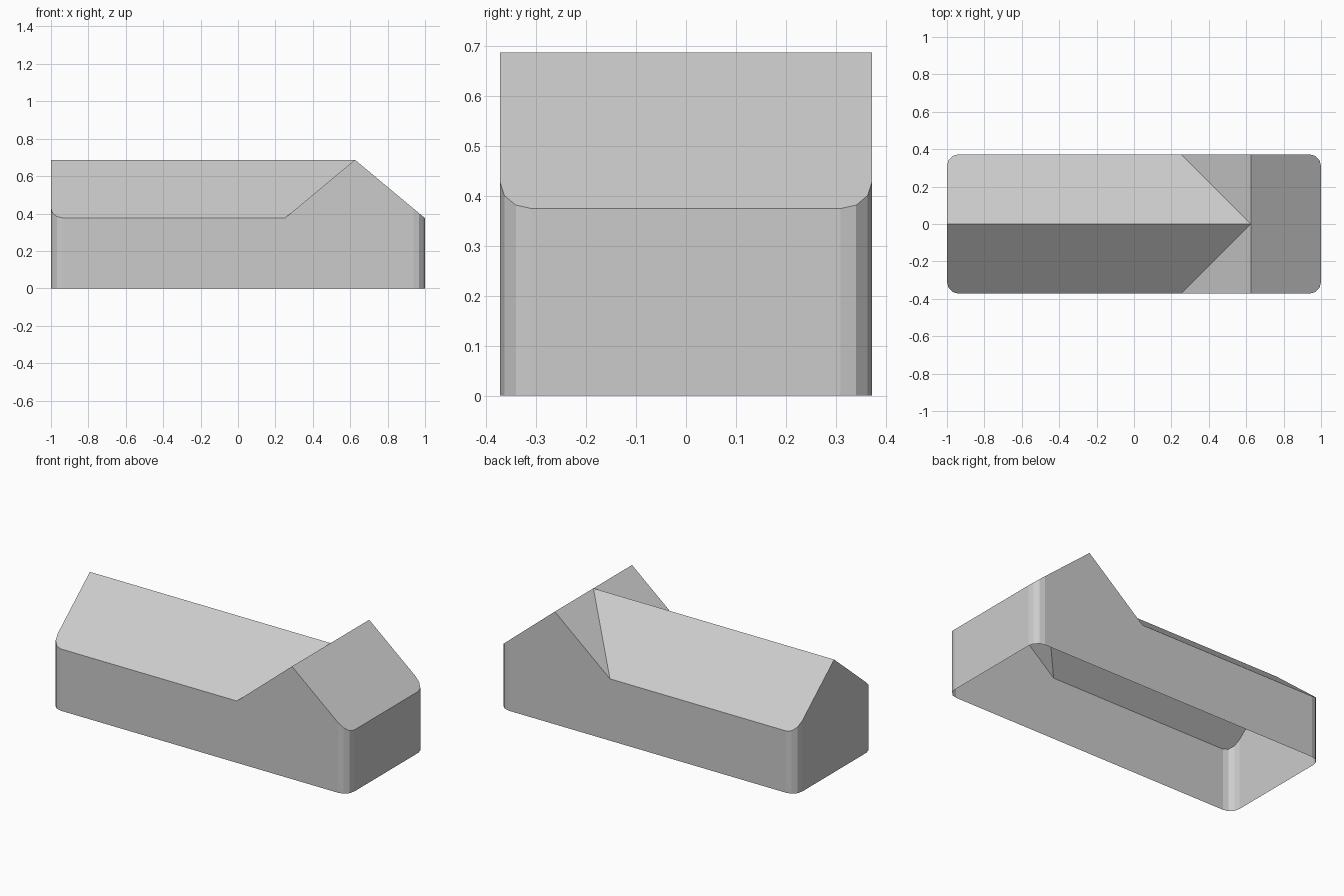
import bpy
import bmesh
from math import cos, sin, pi
from mathutils import Vector

default = bpy.data.objects.get("Cube")
if default:
    bpy.data.objects.remove(default, do_unlink=True)

HALF_X, HALF_Y = 1.0, 0.3725
CORNER = 0.0625
RIDGE_X, RIDGE_Z = 0.625, 0.6875
SLOPE = 0.3125 / 0.375

grey = bpy.data.materials.new("light grey")
grey.use_nodes = True
colour = (0.6, 0.6, 0.6, 1)
grey.diffuse_color = colour
grey.node_tree.nodes["Principled BSDF"].inputs["Base Color"].default_value = colour


def add_object(name, bm):
    mesh = bpy.data.meshes.new(name)
    bm.to_mesh(mesh)
    bm.free()
    mesh.materials.append(grey)
    obj = bpy.data.objects.new(name, mesh)
    bpy.context.collection.objects.link(obj)
    return obj


def roof_height(x, y):
    """Cross wing everywhere, main gable up to the wing's ridge."""
    wing = RIDGE_Z - SLOPE * abs(x - RIDGE_X)
    main = RIDGE_Z - SLOPE * abs(y)
    return wing if x > RIDGE_X else max(wing, main)


def cut(bm, faces, normal):
    """Split faces along an upright plane through the ridge crossing."""
    geom = list({g for f in faces for g in [f, *f.edges, *f.verts]})
    bmesh.ops.bisect_plane(bm, geom=geom, dist=1e-5,
                           plane_co=(RIDGE_X, 0, 0), plane_no=Vector(normal).normalized())


# Roof: rounded footprint, split along ridges and valleys, then lifted
roof = bmesh.new()
outline = []
for i, (sx, sy) in enumerate([(1, 1), (-1, 1), (-1, -1), (1, -1)]):
    for step in range(4):
        a = (i + step / 3) * pi / 2
        outline.append(roof.verts.new((sx * (HALF_X - CORNER) + CORNER * cos(a),
                                       sy * (HALF_Y - CORNER) + CORNER * sin(a), 0)))
roof.faces.new(outline)
cut(roof, roof.faces[:], (1, 0, 0))
for normal in [(0, 1, 0), (1, 1, 0), (1, -1, 0)]:
    left = [f for f in roof.faces if f.calc_center_median().x < RIDGE_X]
    cut(roof, left, normal)
for v in roof.verts:
    v.co.z = roof_height(v.co.x, v.co.y)
roof.normal_update()

# Walls: one open-bottomed band hanging from the roof's outer edge
walls = bmesh.new()
for edge in roof.edges:
    if edge.is_boundary:
        loop = edge.link_loops[0]
        a, b = loop.vert.co, loop.link_loop_next.vert.co
        corners = [b, a, (a.x, a.y, 0), (b.x, b.y, 0)]
        walls.faces.new([walls.verts.new(c) for c in corners])
bmesh.ops.remove_doubles(walls, verts=walls.verts, dist=1e-5)

add_object("cross_gable_roof", roof)
add_object("walls", walls)
